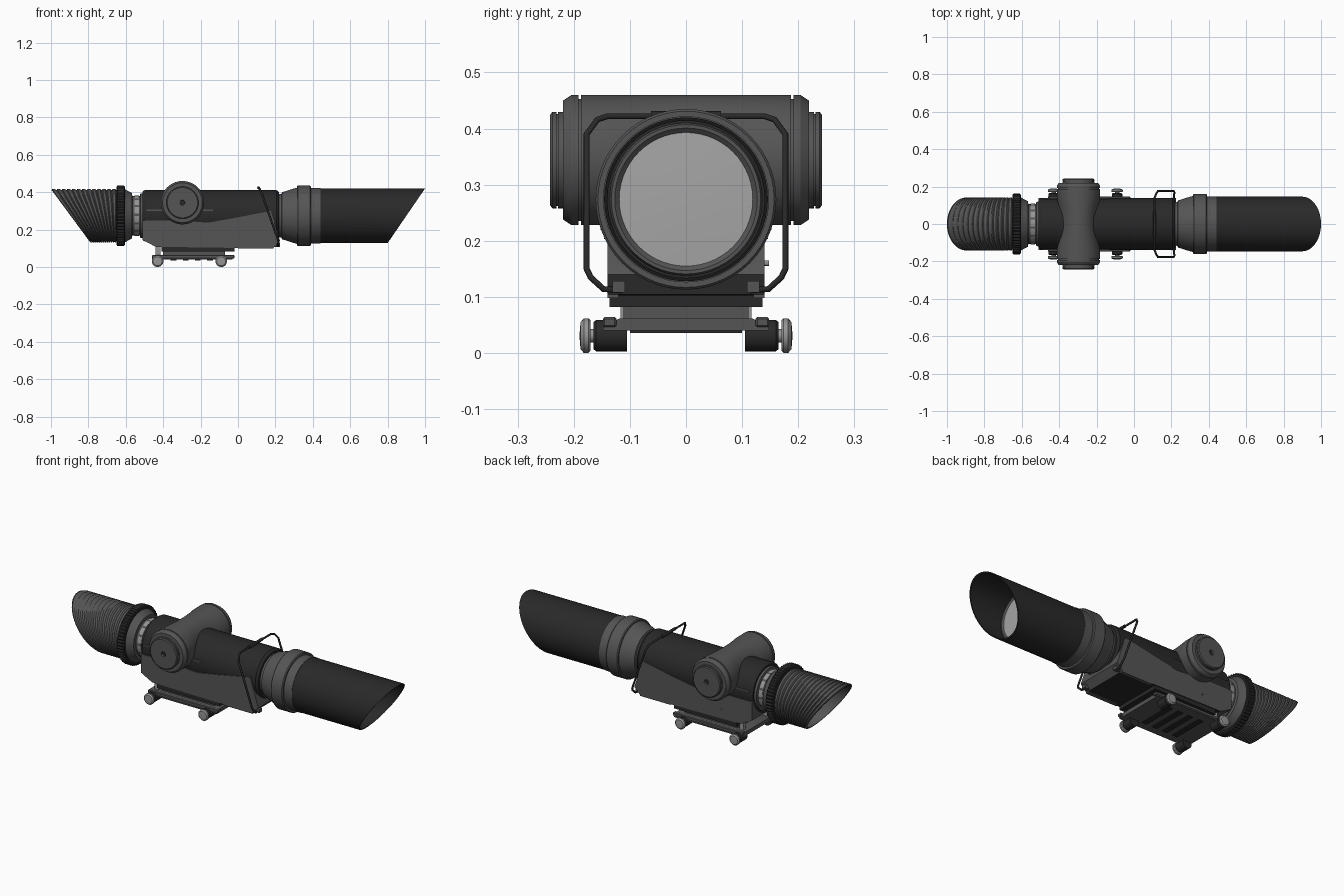
import bpy, bmesh, math
from mathutils import Vector

if "Cube" in bpy.data.objects:
    bpy.data.objects.remove(bpy.data.objects["Cube"])

ZC = 0.274  # optical axis height


def mat(name, v):
    m = bpy.data.materials.new(name)
    m.diffuse_color = (v, v, v, 1)
    m.use_nodes = True
    m.node_tree.nodes["Principled BSDF"].inputs["Base Color"].default_value = m.diffuse_color
    return m


BLACK = mat("black rubber", 0.022)
GREY = mat("dark grey metal", 0.09)
LIGHT = mat("light grey steel", 0.3)
GLASS = mat("pale lens glass", 0.38)


def finish(bm, name, *mats, weld=True):
    if weld:
        bmesh.ops.remove_doubles(bm, verts=bm.verts, dist=1e-5)
    bmesh.ops.recalc_face_normals(bm, faces=bm.faces)
    me = bpy.data.meshes.new(name)
    bm.to_mesh(me)
    bm.free()
    for m in mats:
        me.materials.append(m)
    me.shade_smooth()
    me.set_sharp_from_angle(angle=math.radians(30))
    ob = bpy.data.objects.new(name, me)
    bpy.context.collection.objects.link(ob)
    return ob


def lathe(name, prof, *mats, axis="X", at=(0, 0, ZC), seg=56, warp=None, knurl=0, rule=None):
    """Spin (position, radius) points round an x or y axis; warp moves local points."""
    bm = bmesh.new()
    rows = []
    for a, r in prof:
        row = []
        for i in range(seg):
            t = 2 * math.pi * i / seg
            rr = r - (knurl if i % 2 and r > 0.15 else 0)
            u, w = rr * math.cos(t), rr * math.sin(t)
            p = Vector((a, u, w)) if axis == "X" else Vector((u, a, w))
            if warp:
                p = warp(p)
            row.append(bm.verts.new(p + Vector(at)))
        rows.append(row)
    for lo, hi in zip(rows, rows[1:]):
        for i in range(seg):
            j = (i + 1) % seg
            f = bm.faces.new((lo[i], lo[j], hi[j], hi[i]))
            if rule:
                f.material_index = rule(i)
    return finish(bm, name, *mats)


def prism(name, pts, lo, hi, axis, *mats, rule=None, bevel=0):
    """Extrude an outline: (x,z) along y, or (y,z) along x."""
    bm = bmesh.new()
    mk = (lambda p, d: (p[0], d, p[1])) if axis == "Y" else (lambda p, d: (d, p[0], p[1]))
    vs = [bm.verts.new(mk(p, lo)) for p in pts]
    f = bm.faces.new(vs)
    ext = bmesh.ops.extrude_face_region(bm, geom=[f])["geom"]
    off = Vector((0, hi - lo, 0)) if axis == "Y" else Vector((hi - lo, 0, 0))
    bmesh.ops.translate(bm, vec=off, verts=[v for v in ext if isinstance(v, bmesh.types.BMVert)])
    bmesh.ops.recalc_face_normals(bm, faces=bm.faces)
    if bevel:
        bmesh.ops.bevel(bm, geom=bm.edges[:], offset=bevel, segments=1, affect="EDGES")
    if rule:
        bm.normal_update()
        for f in bm.faces:
            f.material_index = rule(f)
    return finish(bm, name, *mats)


def box(name, x0, x1, y0, y1, z0, z1, m, bevel=0):
    return prism(name, [(x0, z0), (x1, z0), (x1, z1), (x0, z1)], y0, y1, "Y", m, bevel=bevel)


def rod(name, pts, r, m):
    cu = bpy.data.curves.new(name, "CURVE")
    cu.dimensions = "3D"
    cu.bevel_depth, cu.bevel_resolution, cu.use_fill_caps = r, 2, True
    sp = cu.splines.new("POLY")
    sp.points.add(len(pts) - 1)
    for p, c in zip(sp.points, pts):
        p.co = (*c, 1)
    cu.materials.append(m)
    ob = bpy.data.objects.new(name, cu)
    bpy.context.collection.objects.link(ob)


# --- sunshade: thin tube with a slanted mouth, lens inside
R = 0.146


def slant_mouth(p):
    if p.x > 0.85:
        p.x = 0.9 + 0.1 * p.z / R
    return p


lathe("sunshade_tube", [(0.435, 0.12), (0.435, R), (0.9, R), (0.9, 0.14), (0.735, 0.14), (0.735, 0.134)],
      BLACK, warp=slant_mouth)
lathe("front_lens_rim", [(0.735, 0.136), (0.745, 0.133), (0.745, 0.127), (0.738, 0.119), (0.73, 0.119)], GREY)
lathe("front_lens", [(0.728, 0.12), (0.738, 0.119), (0.741, 0.06), (0.742, 0)], GLASS)

# --- objective housing
lathe("objective_housing", [(0.19, 0.05), (0.19, 0.112), (0.232, 0.117), (0.235, 0.126), (0.25, 0.13),
                            (0.29, 0.143), (0.315, 0.15), (0.315, 0.157), (0.32, 0.161), (0.385, 0.161),
                            (0.39, 0.157), (0.39, 0.148), (0.44, 0.148), (0.44, 0.05)], GREY)

# --- main body: round dark top, boxy grey lower shell
lathe("upper_body", [(-0.51, 0), (-0.51, 0.13), (-0.498, 0.138), (0.205, 0.138), (0.218, 0.128), (0.218, 0)], BLACK)
prism("lower_body", [(-0.51, 0.145), (-0.44, 0.108), (0.0, 0.102), (0.19, 0.104), (0.225, 0.14), (0.215, 0.17),
                     (0.175, 0.30), (-0.02, 0.262), (-0.16, 0.237), (-0.33, 0.25), (-0.51, 0.25)],
      -0.14, 0.14, "Y", GREY, BLACK, rule=lambda f: 1 if f.normal.z < -0.95 else 0)
box("side_seam_strip", -0.49, -0.135, -0.139, 0.139, 0.300, 0.307, GREY)
for s in (-1, 1):
    box("bottom_wall", 0.0, 0.19, s * 0.13 - 0.01, s * 0.13 + 0.01, 0.098, 0.11, GREY)
    box("bail_hinge", 0.19, 0.225, s * 0.12 - 0.011, s * 0.12 + 0.011, 0.108, 0.128, GREY)
lathe("side_pin", [(0.13, 0), (0.13, 0.005), (0.148, 0.005), (0.148, 0)], LIGHT, axis="Y", at=(-0.32, 0, 0.16), seg=12)


# --- cross turret, waisted in the middle, with stepped caps
def waist(p):
    p.x *= 0.84 + 0.16 * min(1, (p.y / 0.14) ** 2)
    return p


half = [(0.05, 0.116), (0.1, 0.116), (0.14, 0.116), (0.187, 0.116), (0.187, 0.109), (0.192, 0.109),
        (0.192, 0.116), (0.204, 0.116), (0.219, 0.106), (0.219, 0.086), (0.228, 0.086), (0.228, 0.082),
        (0.231, 0.082), (0.231, 0.086), (0.238, 0.086), (0.242, 0.081), (0.242, 0.014), (0.234, 0.012), (0.234, 0)]
lathe("cross_turret", [(-a, r) for a, r in reversed(half)] + [(0, 0.116)] + half, GREY,
      axis="Y", at=(-0.297, 0, 0.344), warp=waist)
for s in (-1, 1):
    lathe("turret_cap_hole", [(s * 0.2345, 0.011), (s * 0.2355, 0)], BLACK, axis="Y", at=(-0.297, 0, 0.344), seg=16)

# --- ocular: neck, tick ring, taper, knurled ring
lathe("ocular_neck", [(-0.5, 0.122), (-0.522, 0.118), (-0.525, 0.106), (-0.565, 0.106), (-0.567, 0.122),
                      (-0.58, 0.128), (-0.612, 0.146), (-0.612, 0.09)], GREY)
lathe("tick_ring", [(-0.53, 0.105), (-0.53, 0.109), (-0.553, 0.109), (-0.553, 0.105)], LIGHT, GREY,
      rule=lambda i: 1 if i % 4 == 3 else 0)
lathe("knurled_ring", [(-0.605, 0.1), (-0.605, 0.155), (-0.61, 0.162), (-0.645, 0.162), (-0.65, 0.155), (-0.65, 0.1)],
      BLACK, seg=112, knurl=0.006)

# --- ribbed eyecup: ribs lean gradually toward the slanted mouth (position = 0..1)
N = 13
ribs = [(0, 0.1), (0, 0.136)]
for k in range(N):
    ribs += [((k + 0.25) / N, 0.143), ((k + 0.75) / N, 0.143), ((k + 0.97) / N, 0.137)]
ribs += [(1, 0.142), (1, 0.134), (0.08, 0.126), (0.08, 0.1)]


def lean(p):
    p.x = -0.65 - p.x * (0.245 + 0.105 * p.z / 0.142)
    return p


lathe("ribbed_eyecup", ribs, GREY, warp=lean)
lathe("rear_lens", [(-0.66, 0.105), (-0.676, 0.103), (-0.678, 0)], GLASS)

# --- wire bail swinging over the front of the body
side = [(0.11, 0.14, 0.422), (0.117, 0.158, 0.416), (0.128, 0.177, 0.39), (0.212, 0.177, 0.15),
        (0.216, 0.17, 0.135), (0.214, 0.147, 0.114), (0.207, 0.115, 0.112)]
rod("wire_bail", [(x, -y, z) for x, y, z in reversed(side)] + side, 0.0055, BLACK)
rod("bail_grip", [(0.11, -0.062, 0.423), (0.11, 0.062, 0.423)], 0.008, BLACK)

# --- rail mount
box("mount_skirt", -0.41, -0.02, -0.136, 0.136, 0.082, 0.112, BLACK)
box("mount_block", -0.40, -0.07, -0.111, 0.111, 0.055, 0.095, GREY)
prism("rail_plate", [(-0.13, 0.04), (-0.148, 0.04), (-0.148, 0.046), (-0.118, 0.062),
                     (0.118, 0.062), (0.148, 0.046), (0.148, 0.04), (0.13, 0.04)], -0.46, -0.03, "X", GREY)
for i in range(4):
    x = -0.36 + i * 0.065
    box("rail_slot", x, x + 0.03, -0.1, 0.1, 0.036, 0.041, BLACK)
for s in (-1, 1):
    box("rail_edge", -0.46, -0.02, s * 0.136 - 0.012, s * 0.136 + 0.012, 0.046, 0.064, GREY, 0.003)
    for x in (-0.43, -0.09):
        lathe("clamp_barrel", [(s * 0.105, 0), (s * 0.105, 0.028), (s * 0.16, 0.028), (s * 0.165, 0.024), (s * 0.165, 0)],
              BLACK, axis="Y", at=(x, 0, 0.031), seg=28)
        lathe("clamp_knob", [(s * 0.16, 0.012), (s * 0.17, 0.012), (s * 0.17, 0.027), (s * 0.174, 0.031),
                             (s * 0.182, 0.031), (s * 0.188, 0.024), (s * 0.19, 0)],
              LIGHT, axis="Y", at=(x, 0, 0.031), seg=28)
    box("mount_post", -0.44, -0.415, s * 0.105 - 0.012, s * 0.105 + 0.012, 0.06, 0.125, LIGHT)
